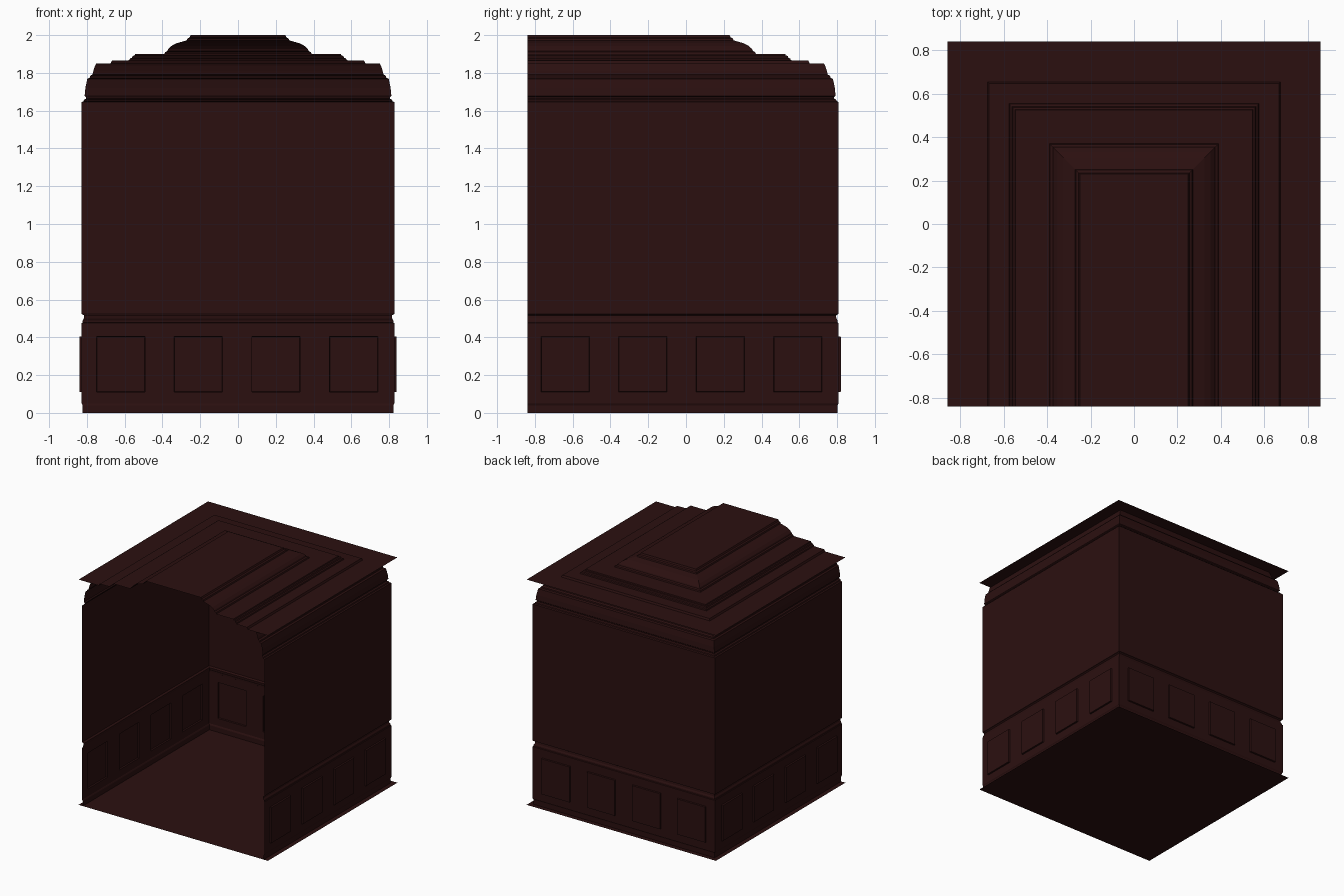
import bpy, bmesh
from mathutils import Vector

if "Cube" in bpy.data.objects:
    bpy.data.objects.remove(bpy.data.objects["Cube"])

FRONT, SHIFT = -0.84, -0.02      # open front edge, offset of back wall against side walls

mat = bpy.data.materials.new("dark_red_wood")
mat.diffuse_color = (0.024, 0.005, 0.005, 1)
mat.use_nodes = True
mat.node_tree.nodes["Principled BSDF"].inputs["Base Color"].default_value = mat.diffuse_color


def finish(name, bm):
    bmesh.ops.remove_doubles(bm, verts=bm.verts, dist=1e-5)
    me = bpy.data.meshes.new(name)
    bm.to_mesh(me)
    bm.free()
    me.materials.append(mat)
    ob = bpy.data.objects.new(name, me)
    bpy.context.collection.objects.link(ob)
    return ob


def sweep(name, profile, cap=False):
    """Run an (x, z) profile along left wall, back wall and right wall."""
    bm = bmesh.new()
    rows = []
    for x, z in profile:
        pts = [(-x, FRONT), (-x, x + SHIFT), (x, x + SHIFT), (x, FRONT)]
        rows.append([bm.verts.new((px, py, z)) for px, py in pts])
    for a, b in zip(rows, rows[1:]):
        for i in range(3):
            bm.faces.new((a[i], a[i + 1], b[i + 1], b[i]))
    if cap:
        bm.faces.new(rows[-1])
    return finish(name, bm)


def panel_wall(name, start, end, starts, place):
    """Flat strip with four recessed square panels; place maps (u, depth, z) to space."""
    bm = bmesh.new()
    us = [start] + [v for s in starts for v in (s, s + 0.256)] + [end]
    zs = [0.05, 0.11, 0.405, 0.475]
    grid = [[bm.verts.new((u, 0, z)) for u in us] for z in zs]
    panels = []
    for j in range(3):
        for i in range(len(us) - 1):
            f = bm.faces.new((grid[j][i], grid[j][i + 1], grid[j + 1][i + 1], grid[j + 1][i]))
            if j == 1 and i % 2:
                panels.append(f)
    bm.normal_update()
    bmesh.ops.inset_individual(bm, faces=panels, thickness=0.003, depth=-0.012)
    for v in bm.verts:
        v.co = Vector(place(*v.co))
    return finish(name, bm)


# Floor
bm = bmesh.new()
bm.faces.new([bm.verts.new(p) for p in
              ((-0.86, FRONT, 0), (0.86, FRONT, 0), (0.86, 0.84, 0), (-0.86, 0.84, 0))])
finish("floor", bm)

# Skirting, chair rail, wall and crown moulding
sweep("skirting", [(0.822, 0), (0.822, 0.038), (0.825, 0.045), (0.828, 0.05)])
sweep("chair_rail", [(0.828, 0.475), (0.823, 0.478), (0.822, 0.49), (0.816, 0.5),
                     (0.814, 0.515), (0.82, 0.52), (0.828, 0.523)])
sweep("upper_wall", [(0.828, 0.523), (0.828, 1.645)])
sweep("crown_moulding", [(0.828, 1.645), (0.818, 1.65), (0.815, 1.658), (0.804, 1.664),
                         (0.804, 1.672), (0.812, 1.678), (0.808, 1.72), (0.798, 1.768),
                         (0.785, 1.774), (0.783, 1.784), (0.77, 1.792), (0.766, 1.81),
                         (0.756, 1.84), (0.75, 1.85)])

# Wainscot with recessed panels
side = [-0.767, -0.357, 0.054, 0.464]
back = [-0.748, -0.338, 0.073, 0.484]
panel_wall("wainscot_back", -0.828, 0.828, back, lambda u, d, z: (u, 0.808 + d, z))
panel_wall("wainscot_right", FRONT, 0.808, side, lambda u, d, z: (0.828 + d, u, z))
panel_wall("wainscot_left", FRONT, 0.808, side, lambda u, d, z: (-0.828 - d, u, z))

# Stepped tray ceiling
sweep("tray_ceiling", [(0.86, 1.85), (0.675, 1.85), (0.668, 1.865), (0.575, 1.867),
                       (0.572, 1.876), (0.562, 1.88), (0.558, 1.89), (0.548, 1.892),
                       (0.545, 1.9), (0.39, 1.9), (0.386, 1.91), (0.374, 1.916),
                       (0.37, 1.926), (0.352, 1.943), (0.325, 1.957), (0.272, 1.972),
                       (0.268, 1.982), (0.256, 1.988), (0.25, 2.0)], cap=True)
